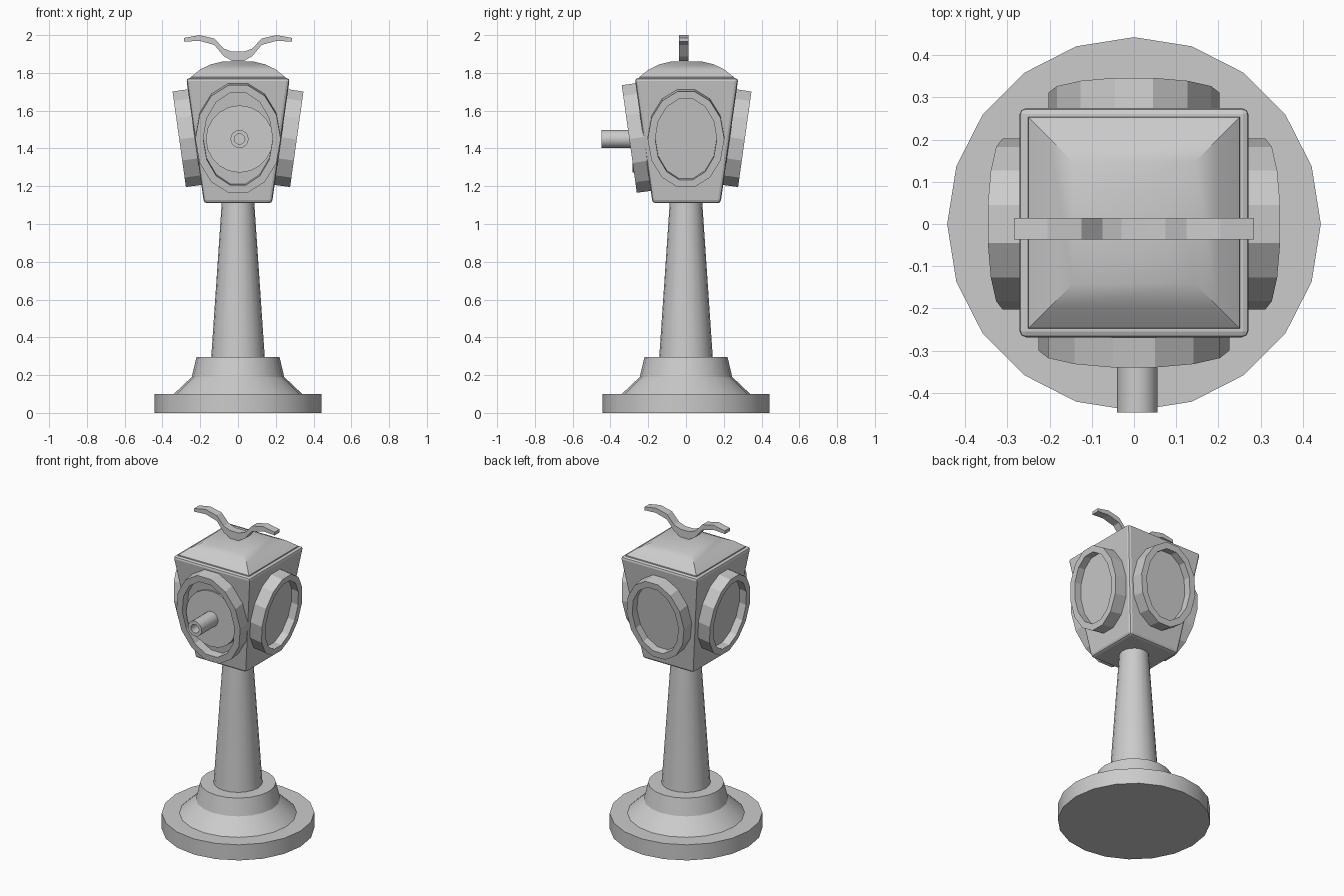
import bpy, bmesh
from math import sin, cos, pi, atan, sqrt
from mathutils import Matrix, Vector

if "Cube" in bpy.data.objects:
    bpy.data.objects.remove(bpy.data.objects["Cube"])


def finish(name, bm, smooth=False):
    bmesh.ops.recalc_face_normals(bm, faces=bm.faces)
    me = bpy.data.meshes.new(name)
    bm.to_mesh(me)
    bm.free()
    ob = bpy.data.objects.new(name, me)
    bpy.context.collection.objects.link(ob)
    if smooth:
        bpy.ops.object.select_all(action='DESELECT')
        ob.select_set(True)
        bpy.context.view_layer.objects.active = ob
        bpy.ops.object.shade_smooth_by_angle()
    return ob


def loft(name, loops, smooth=False):
    """Bridge equal-length point loops and cap both ends."""
    bm = bmesh.new()
    rings = [[bm.verts.new(p) for p in loop] for loop in loops]
    n = len(rings[0])
    for a, b in zip(rings, rings[1:]):
        for i in range(n):
            j = (i + 1) % n
            bm.faces.new((a[i], a[j], b[j], b[i]))
    bm.faces.new(rings[0])
    bm.faces.new(rings[-1])
    return finish(name, bm, smooth)


def lathe(name, profile, sides=20, start=0.0, smooth=True, mat=Matrix()):
    return loft(name, [[mat @ Vector((r * cos(start + 2 * pi * i / sides),
                                      r * sin(start + 2 * pi * i / sides), z))
                        for i in range(sides)] for r, z in profile], smooth)


def square(name, profile, bevel=0):
    """Stack of square sections given as (half width, height)."""
    ob = lathe(name, [(h * sqrt(2), z) for h, z in profile], 4, pi / 4, bevel == 0)
    ob.location.y = 0.003
    if bevel:
        m = ob.modifiers.new("bevel", 'BEVEL')
        m.width, m.segments = bevel, 2
    return ob


# Pedestal
lathe("base_disc", [(0.443, 0), (0.443, 0.1)])
lathe("base_flare", [(0.34, 0.1), (0.245, 0.19), (0.22, 0.295)])
lathe("column", [(0.142, 0.29), (0.085, 1.13)])

# Tapered head and domed roof
square("head", [(0.18, 1.11), (0.274, 1.772)], 0.016)
square("roof", [(0.252, 1.765), (0.25, 1.778), (0.2, 1.818), (0.145, 1.845), (0.078, 1.861)])

# Oval dials leaning with the head walls
LEAN = atan(0.14)


def dial(name, turn, ru, rv, depth, recess, rim, sides=14):
    rot = Matrix.Rotation(turn, 3, 'Z')

    def oval(inset, d):
        pts = []
        for i in range(sides):
            t = 2 * pi * i / sides
            u, v = (ru - inset) * cos(t), (rv - inset) * sin(t)
            pts.append(rot @ Vector((u, -0.229 - d * cos(LEAN) - v * sin(LEAN),
                                     1.46 + v * cos(LEAN) - d * sin(LEAN))))
        return pts
    loft(name, [oval(0, -0.02), oval(0, depth), oval(rim, depth), oval(rim, recess)])


dial("front_dial", 0, 0.226, 0.295, 0.072, 0.02, 0.042)
for name, turn in (("right_dial", pi / 2), ("back_dial", pi), ("left_dial", -pi / 2)):
    dial(name, turn, 0.203, 0.262, 0.083, 0.035, 0.04)

# Front round plate and hollow spout
forward = Matrix.Translation((0.008, 0, 1.45)) @ Matrix.Rotation(pi / 2, 4, 'X')
lathe("front_plate", [(0.178, 0.2), (0.178, 0.282)], 20, mat=forward)
lathe("spout", [(0.048, 0.24), (0.048, 0.447), (0.028, 0.447), (0.028, 0.36)], 16, mat=forward)

# Wavy crest: half outline (x, lower z, upper z) mirrored
half = [(0.03, 1.862, 1.912), (0.075, 1.888, 1.928), (0.125, 1.948, 1.982),
        (0.205, 1.97, 2.0), (0.285, 1.965, 1.985)]
path = [(-x, a, b) for x, a, b in reversed(half)] + half
loft("crest", [[(x, -0.037, a), (x, 0.014, a), (x, 0.014, b), (x, -0.037, b)]
               for x, a, b in path])
